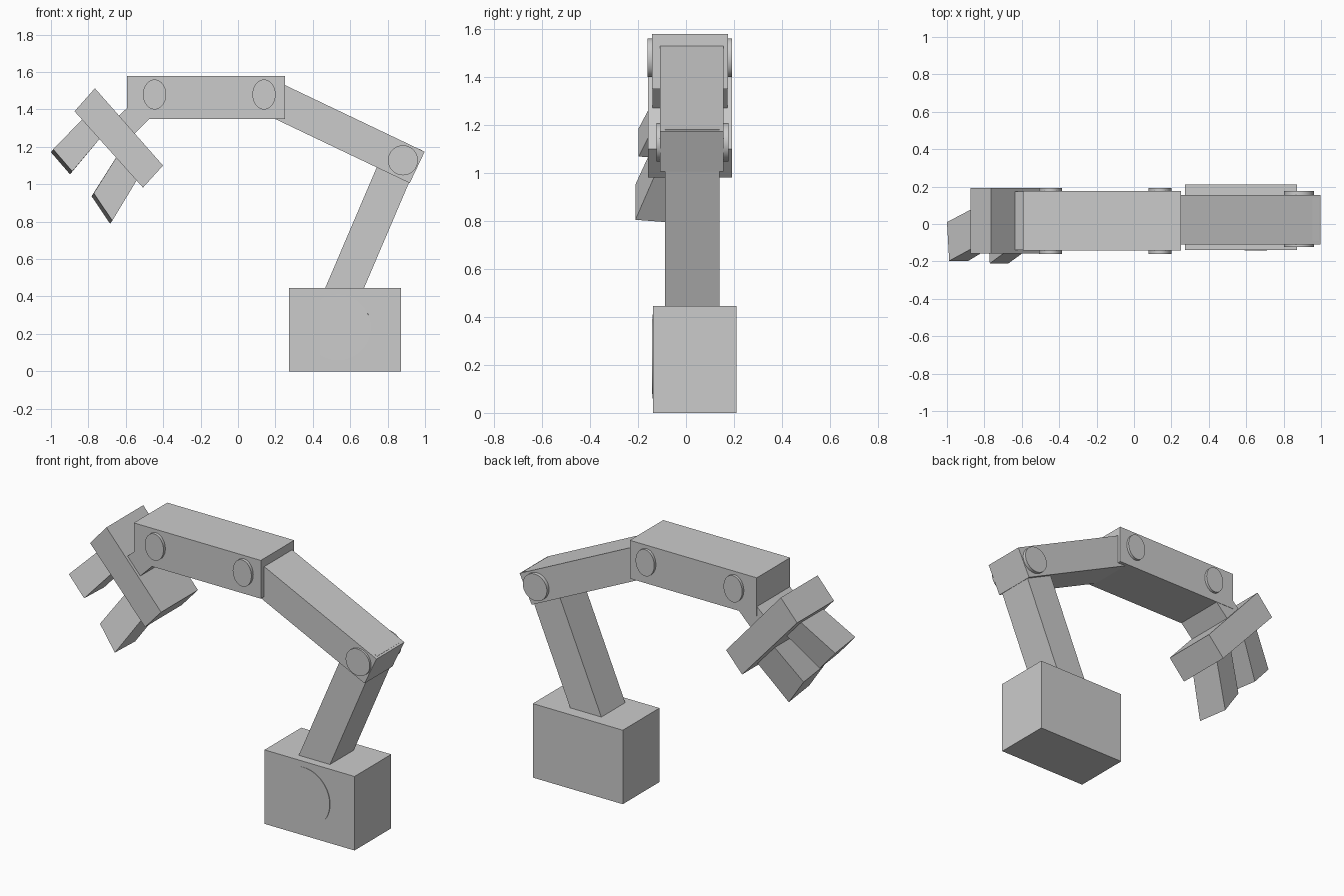
import bpy, bmesh, math
from mathutils import Vector

cube = bpy.data.objects.get("Cube")
if cube:
    bpy.data.objects.remove(cube, do_unlink=True)

# Single plain metal colour
grey = bpy.data.materials.new("light_grey")
grey.use_nodes = True
grey.diffuse_color = (0.6, 0.6, 0.6, 1)
grey.node_tree.nodes["Principled BSDF"].inputs["Base Color"].default_value = (0.6, 0.6, 0.6, 1)


def loft(name, front, back):
    """Solid between two matching outlines given as (x, y, z) points."""
    bm = bmesh.new()
    a = [bm.verts.new(p) for p in front]
    b = [bm.verts.new(p) for p in back]
    bm.faces.new(a)
    bm.faces.new(b[::-1])
    for i in range(len(a)):
        j = (i + 1) % len(a)
        bm.faces.new((a[j], a[i], b[i], b[j]))
    bmesh.ops.recalc_face_normals(bm, faces=bm.faces)
    mesh = bpy.data.meshes.new(name)
    bm.to_mesh(mesh)
    bm.free()
    mesh.materials.append(grey)
    obj = bpy.data.objects.new(name, mesh)
    bpy.context.collection.objects.link(obj)
    return obj


def slab(name, outline, y0, y1):
    """Side outline in x, z extruded from y0 to y1."""
    return loft(name, [(x, y0, z) for x, z in outline], [(x, y1, z) for x, z in outline])


def block(name, x0, x1, z0, z1, y0, y1):
    return slab(name, [(x0, z0), (x1, z0), (x1, z1), (x0, z1)], y0, y1)


def bar(name, start, end, width, y0, y1):
    """Rectangular bar running between two x, z points."""
    s, e = Vector(start), Vector(end)
    d = (e - s).normalized()
    n = Vector((-d.y, d.x)) * width / 2
    return slab(name, [s + n, s - n, e - n, e + n], y0, y1)


def pin(name, x, z, rx, rz, y0, y1, turn=0):
    """Round pin lying along y."""
    bpy.ops.mesh.primitive_cylinder_add(vertices=48, radius=1, depth=y1 - y0,
                                        location=(x, (y0 + y1) / 2, z),
                                        rotation=(math.pi / 2, 0, turn))
    obj = bpy.context.object
    obj.name = name
    obj.scale = (rx, rz, 1)
    obj.data.materials.append(grey)
    bpy.ops.object.shade_smooth_by_angle()
    return obj


def finger(name, root, tip, y_root, y_tip):
    """Finger leaning forward, with its tip cut back at the front."""
    cut = [(x + 0.012, z + 0.016) for x, z in tip]
    ys = [[y, y, t, t] for y, t in zip(y_root, y_tip)]
    front = [(x, y, z) for (x, z), y in zip(root + cut, ys[0])]
    back = [(x, y, z) for (x, z), y in zip(root + tip, ys[1])]
    return loft(name, front, back)


# Base with a barely raised disc on its front
block("base", 0.273, 0.872, 0, 0.445, -0.138, 0.211)
pin("base_disc", 0.535, 0.235, 0.175, 0.175, -0.1395, -0.1195, -0.0154)

# Arm segments
bar("lower_arm", (0.508, 0.30), (0.90, 1.218), 0.191, -0.088, 0.139)
bar("upper_arm", (0.14, 1.48), (0.958, 1.09), 0.186, -0.109, 0.156)
block("forearm", -0.594, 0.251, 1.35, 1.58, -0.142, 0.176)

# Joint pins
pin("elbow_pin", 0.882, 1.128, 0.08, 0.08, -0.122, 0.177)
for name, x in (("forearm_pin", 0.139), ("wrist_pin", -0.446)):
    pin(name, x, 1.48, 0.062, 0.08, -0.16, 0.192)

# Wrist and palm
slab("wrist", [(-0.67, 1.337), (-0.583, 1.24), (-0.374, 1.449), (-0.47, 1.519)], -0.14, 0.174)
slab("palm", [(-0.765, 1.513), (-0.874, 1.39), (-0.508, 0.982), (-0.401, 1.1)], -0.158, 0.192)

# Fingers
finger("upper_finger", [(-0.791, 1.39), (-0.706, 1.283)],
       [(-0.898, 1.053), (-1.0, 1.171)], (-0.09, 0.12), (-0.197, 0.01))
finger("lower_finger", [(-0.62, 1.193), (-0.519, 1.059)],
       [(-0.684, 0.789), (-0.783, 0.936)], (-0.1, 0.11), (-0.211, 0.0))
